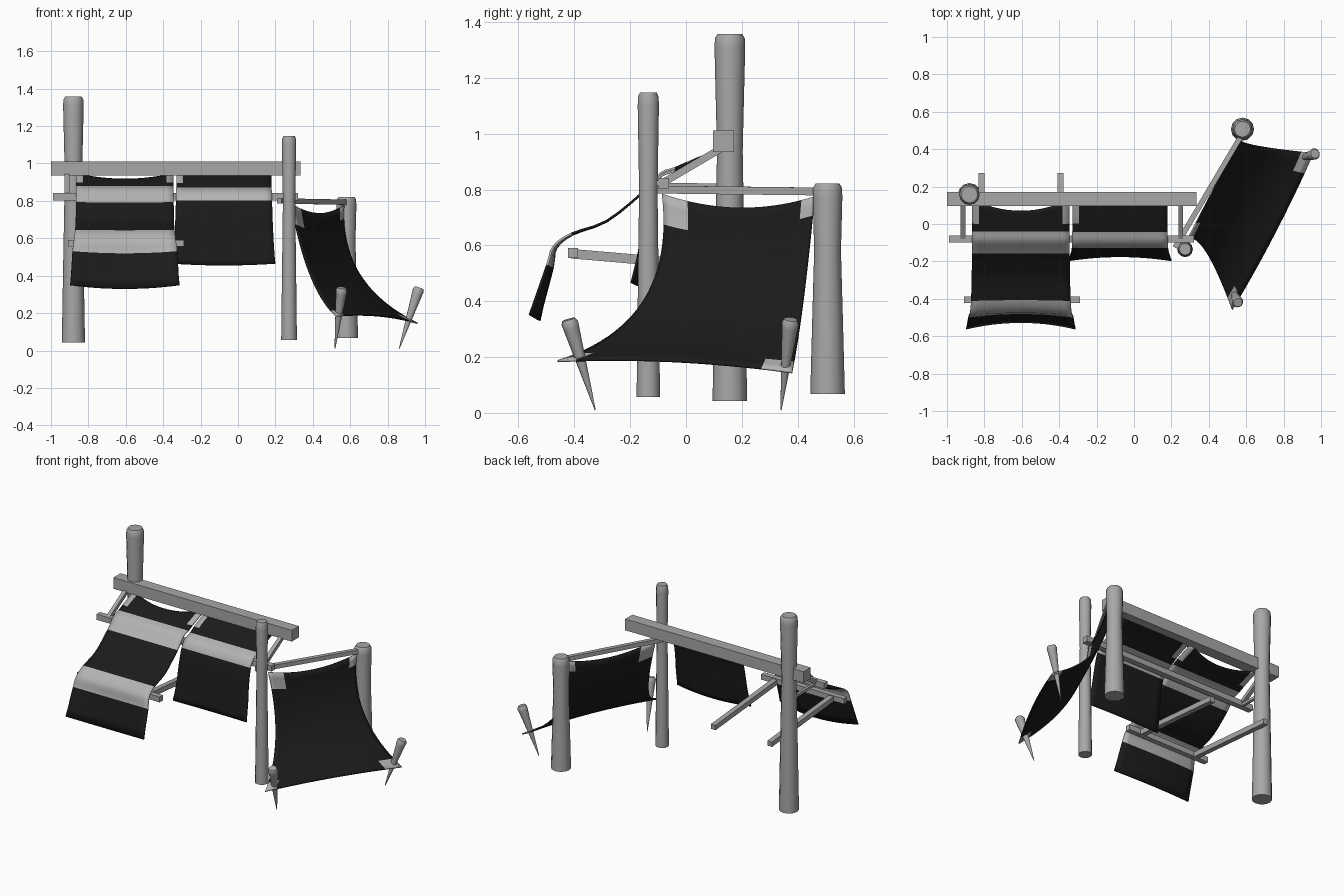
import bpy, bmesh, math
from mathutils import Vector

cube = bpy.data.objects.get("Cube")
if cube:
    bpy.data.objects.remove(cube, do_unlink=True)


def material(name, value):
    m = bpy.data.materials.new(name)
    m.use_nodes = True
    color = (value, value, value, 1)
    m.diffuse_color = color
    m.node_tree.nodes["Principled BSDF"].inputs["Base Color"].default_value = color
    return m


WOOD = material("wood_grey", 0.39)
DARK = material("dark_cloth", 0.011)
LIGHT = material("light_cloth", 0.45)


def finish(name, bm, mats, smooth=True):
    mesh = bpy.data.meshes.new(name)
    bm.to_mesh(mesh)
    bm.free()
    ob = bpy.data.objects.new(name, mesh)
    bpy.context.collection.objects.link(ob)
    for m in mats:
        mesh.materials.append(m)
    if smooth:
        bpy.ops.object.select_all(action='DESELECT')
        ob.select_set(True)
        bpy.context.view_layer.objects.active = ob
        bpy.ops.object.shade_smooth_by_angle(angle=math.radians(40))
    return ob


def bar(name, a, b, half):
    """Square timber running from a to b."""
    a, b = Vector(a), Vector(b)
    bm = bmesh.new()
    bmesh.ops.create_cube(bm, size=1)
    ob = finish(name, bm, [WOOD], False)
    ob.rotation_euler = (b - a).to_track_quat('Z', 'Y').to_euler()
    ob.scale = (2 * half, 2 * half, (b - a).length)
    ob.location = (a + b) / 2


def turned(name, a, b, profile, sides=12):
    """Round part from a to b; profile holds (radius, fraction of length)."""
    a, b = Vector(a), Vector(b)
    length = (b - a).length
    bm = bmesh.new()
    rings = [[bm.verts.new((r * math.cos(k * math.tau / sides),
                            r * math.sin(k * math.tau / sides), t * length))
              for k in range(sides)] for r, t in profile]
    for lo, hi in zip(rings, rings[1:]):
        for k in range(sides):
            n = (k + 1) % sides
            bm.faces.new((lo[k], lo[n], hi[n], hi[k]))
    bm.faces.new(rings[0][::-1])
    bm.faces.new(rings[-1])
    ob = finish(name, bm, [WOOD])
    ob.rotation_euler = (b - a).to_track_quat('Z', 'Y').to_euler()
    ob.location = a


def sheet(name, point, nu, nv, is_light):
    """Cloth grid from point(u, v); is_light picks the patches and bands."""
    bm = bmesh.new()
    grid = [[bm.verts.new(point(i / nu, j / nv)) for i in range(nu + 1)]
            for j in range(nv + 1)]
    for j in range(nv):
        for i in range(nu):
            f = bm.faces.new((grid[j][i], grid[j + 1][i],
                              grid[j + 1][i + 1], grid[j][i + 1]))
            f.material_index = int(is_light((i + .5) / nu, (j + .5) / nv))
    ob = finish(name, bm, [DARK, LIGHT])
    mod = ob.modifiers.new("thickness", 'SOLIDIFY')
    mod.thickness = 0.008
    mod.offset = 0


def spline(pts, t):
    """Smooth curve through pts, t from 0 to 1."""
    n = len(pts) - 1
    i = min(int(t * n + 1e-6), n - 1)
    s = t * n - i
    p = [Vector(pts[max(0, min(n, i + k))]) for k in (-1, 0, 1, 2)]
    return .5 * (2 * p[1] + (p[2] - p[0]) * s
                 + (2 * p[0] - 5 * p[1] + 4 * p[2] - p[3]) * s ** 2
                 + (3 * p[1] - p[0] - 3 * p[2] + p[3]) * s ** 3)


# Posts, waisted with rounded tops
def post(name, x, y, z0, z1, base, waist, top):
    e = 0.03 / (z1 - z0)
    turned(name, (x, y, z0), (x, y, z1),
           [(base, 0), ((base + waist) / 2, .35), (waist, .68), (top, 1 - 1.6 * e),
            (top * .97, 1 - .5 * e), (top * .8, 1)])


post("tall_post", -.88, .157, .043, 1.357, .062, .046, .055)
post("middle_post", .273, -.135, .057, 1.147, .042, .033, .038)
post("short_post", .58, .507, .068, .822, .062, .048, .053)

# Main beam, cross rods and struts
bar("main_beam", (-1, .134, .973), (.335, .134, .973), .038)
bar("upper_cloth_rod", (-.99, -.08, .822), (.32, -.08, .822), .019)
bar("lower_cloth_rod", (-.91, -.405, .573), (-.29, -.405, .573), .018)
bar("side_rod", (.22, -.125, .80), (.575, .475, .793), .014)
for side, x in (("right", -.915), ("left", .25)):
    bar(side + "_diagonal_strut", (x, .14, .955), (x, -.09, .82), .013)
bar("post_strut", (-.915, -.08, .815), (-.915, .15, .812), .009)
for side, x in (("right", -.815), ("left", -.393)):
    bar(side + "_long_strut", (x, -.41, .57), (x, .27, .512), .017)


# Two awning cloths hung over the rods
def awning(name, x0, x1, pts, top_sag, bottom_sag, flare, bands, corners):
    segs = len(pts) - 1

    def point(u, v):
        y, z = spline(pts, v)
        bow = 1 - (2 * u - 1) ** 2
        a, b = max(0, 1 - v * segs / 2) ** 1.5, v ** 5
        y += bow * (top_sag[0] * a + bottom_sag[0] * b)
        z += bow * (top_sag[1] * a + bottom_sag[1] * b)
        x = x0 + (x1 - x0) * u + (2 * u - 1) * flare * v ** 4
        return (x, y, z)

    def is_light(u, v):
        corner = v * segs < 1.4 and any(abs(u - c) < .09 for c in corners)
        return int(v * segs) in bands or corner

    sheet(name, point, 14, segs * 3, is_light)


awning("long_awning", -.865, -.345,
       [(.13, .945), (.03, .907), (-.04, .876), (-.09, .858), (-.155, .79),
        (-.285, .687), (-.41, .642), (-.475, .595), (-.497, .53), (-.56, .35)],
       (-.06, -.03), (.035, -.02), .032, (2, 3, 6, 7), (0, 1))
awning("short_awning", -.33, .18,
       [(.13, .945), (.03, .905), (-.04, .868), (-.09, .848), (-.125, .80),
        (-.15, .70), (-.168, .58), (-.195, .465)],
       (0, 0), (.022, -.01), .02, (2, 3), (0,))

# Side canopy stretched between the side rod and two pegs
P1, P2 = Vector((.285, -.085, .785)), Vector((.565, .46, .775))
P4, P3 = Vector((.525, -.46, .185)), Vector((.96, .38, .145))


def bend(a, c, b, t):
    return a * (1 - t) ** 2 + Vector(c) * 2 * t * (1 - t) + b * t * t


def canopy(u, v):
    top = bend(P1, (.43, .19, .69), P2, u)
    low = bend(P4, (.765, -.06, .205), P3, u)
    left = bend(P1, (.37, -.03, .32), P4, v)
    right = bend(P2, (.54, .42, .35), P3, v)
    flat = (P1.lerp(P2, u)).lerp(P4.lerp(P3, u), v)
    return top.lerp(low, v) + left.lerp(right, u) - flat


def canopy_patch(u, v):
    return ((u < .17 and v < .14) or (u > .93 and v < .1)
            or (u > .88 and v > .93) or (u < .08 and v > .93))


sheet("side_canopy", canopy, 24, 24, canopy_patch)

# Ground pegs
PEG = [(.002, 0), (.017, .5), (.029, .9), (.031, .96), (.024, 1)]
turned("front_peg", (.518, -.325, .01), (.555, -.42, .335), PEG)
turned("back_peg", (.862, .34, .01), (.968, .375, .335), PEG)
